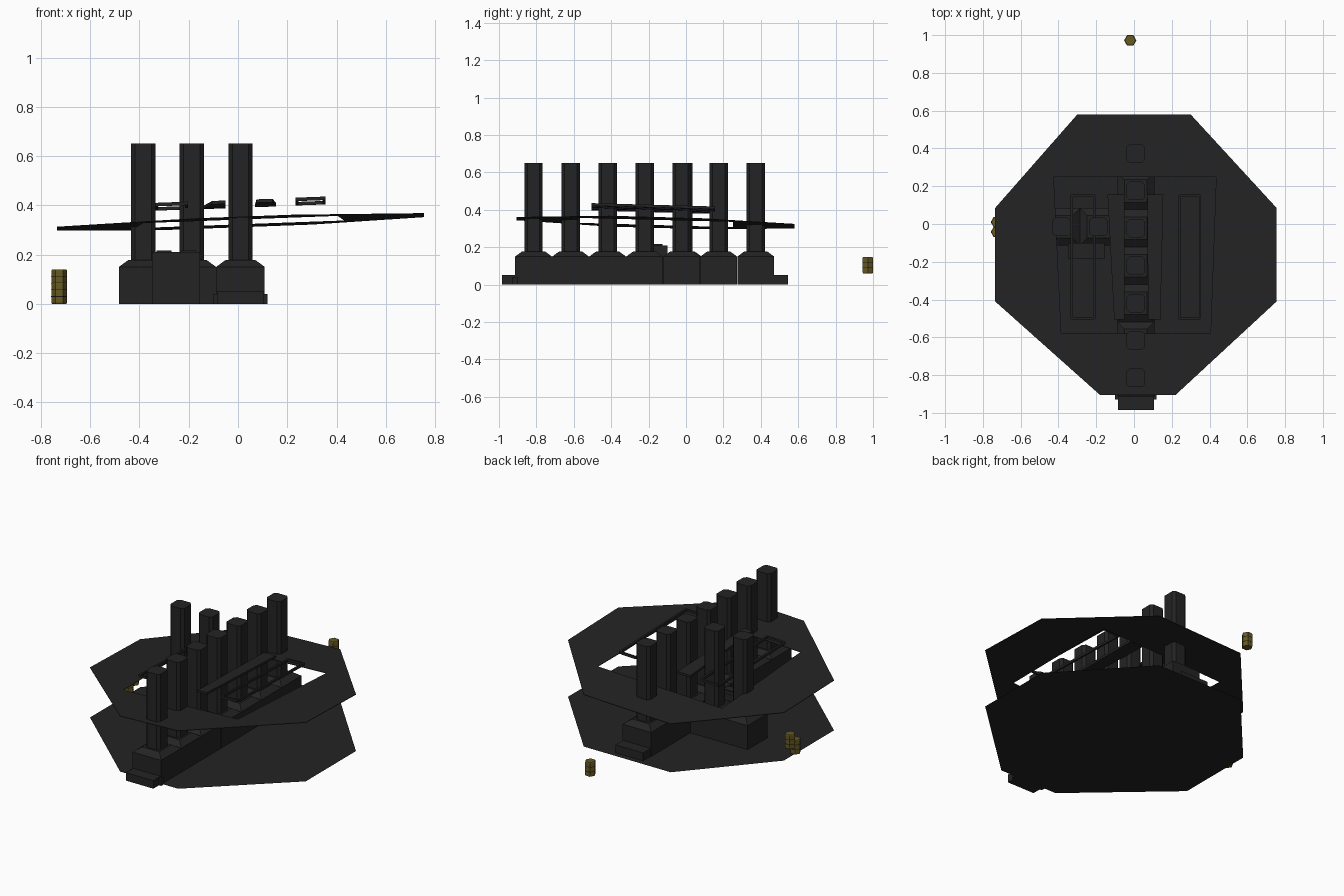
import bpy, bmesh, math
from mathutils import Vector

if "Cube" in bpy.data.objects:
    bpy.data.objects.remove(bpy.data.objects["Cube"])


def material(name, rgb):
    m = bpy.data.materials.new(name)
    m.use_nodes = True
    m.diffuse_color = (*rgb, 1)
    m.node_tree.nodes["Principled BSDF"].inputs["Base Color"].default_value = (*rgb, 1)
    return m


grey = material("charcoal", (0.017, 0.017, 0.017))
yellow = material("drum yellow", (0.13, 0.10, 0.017))
black = material("band black", (0.008, 0.008, 0.006))


def finish(name, bm, mat):
    me = bpy.data.meshes.new(name)
    bm.to_mesh(me)
    bm.free()
    me.materials.append(mat)
    ob = bpy.data.objects.new(name, me)
    bpy.context.collection.objects.link(ob)
    return ob


def loft(name, sections, mat):
    """Closed solid through matching rings of points."""
    bm = bmesh.new()
    rings = [[bm.verts.new(p) for p in s] for s in sections]
    n = len(rings[0])
    for a, b in zip(rings, rings[1:]):
        for i in range(n):
            j = (i + 1) % n
            bm.faces.new((a[i], a[j], b[j], b[i]))
    bm.faces.new(rings[0][::-1])
    bm.faces.new(rings[-1])
    bmesh.ops.recalc_face_normals(bm, faces=bm.faces)
    return finish(name, bm, mat)


def rect(x0, x1, y0, y1, z):
    return [(x0, y0, z), (x1, y0, z), (x1, y1, z), (x0, y1, z)]


def box(name, x0, x1, y0, y1, z0, z1):
    return loft(name, [rect(x0, x1, y0, y1, z0), rect(x0, x1, y0, y1, z1)], grey)


def tilt(x, y):
    """Height of the sloping roof plane."""
    return 0.332 + 0.037 * x - 0.027 * (y + 0.16)


# Ground sheet and the tilted roof sheet with its opening
outline = [(-0.18, -0.905), (0.22, -0.905), (0.755, -0.41), (0.755, 0.085),
           (0.30, 0.58), (-0.30, 0.58), (-0.735, 0.085), (-0.735, -0.41)]
opening = [(-0.385, -0.58), (0.405, -0.58), (0.435, 0.25), (-0.425, 0.25)]

bm = bmesh.new()
bm.faces.new([bm.verts.new((x, y, 0)) for x, y in outline])
finish("ground_sheet", bm, grey)

bm = bmesh.new()
outer = [bm.verts.new((x, y, tilt(x, y))) for x, y in outline]
inner = [bm.verts.new((x, y, tilt(x, y))) for x, y in opening]
for k in range(4):
    a, b, c = outer[2 * k], outer[2 * k + 1], outer[(2 * k + 2) % 8]
    p, q = inner[k], inner[(k + 1) % 4]
    bm.faces.new((a, b, q, p))
    bm.faces.new((b, c, q))
bmesh.ops.recalc_face_normals(bm, faces=bm.faces)
roof = finish("roof_sheet", bm, grey)
thick = roof.modifiers.new("thickness", "SOLIDIFY")
thick.thickness = 0.003
thick.offset = 0


# One stack cell: block, sloping cap and chamfered column
def octagon(cx, cy, r, c, z):
    pts = [(r, c - r), (r, r - c), (r - c, r), (c - r, r),
           (-r, r - c), (-r, c - r), (c - r, -r), (r - c, -r)]
    return [(cx + x, cy + y, z) for x, y in pts]


def cell(cx, cy):
    h = 0.0985
    loft("cell_block", [rect(cx - h, cx + h, cy - h, cy + h, 0),
                        rect(cx - h, cx + h, cy - h, cy + h, 0.15),
                        rect(cx - 0.06, cx + 0.06, cy - 0.06, cy + 0.06, 0.178)], grey)
    loft("column", [octagon(cx, cy, 0.049, 0.016, z) for z in (0.17, 0.65)], grey)


for i in range(7):
    cell(0.01, -0.815 + i * 0.198)
for x in (-0.385, -0.188):
    cell(x, -0.015)

# Steps at both ends and the block in front of the side wing
box("front_step", -0.085, 0.105, -0.985, -0.9, 0, 0.05)
box("front_step_trim", -0.1, 0.12, -0.93, -0.9, 0, 0.04)
box("back_step", -0.085, 0.105, 0.46, 0.545, 0, 0.05)
box("wing_front_block", -0.35, -0.155, -0.185, -0.1, 0, 0.21)
for x in (-0.30, -0.20):
    box("wing_block_ridge", x - 0.03, x + 0.03, -0.175, -0.125, 0.2, 0.217)


# Panels floating above the opening
def panel(name, back, front):
    section = [(front[0], -0.505), (front[1], -0.505), (back[1], 0.155), (back[0], 0.155)]
    loft(name, [[(x, y, tilt(x, y) + dz) for x, y in section]
                for dz in (0.066, 0.08)], grey)


def bar(name, p, q, w):
    p, q = Vector(p), Vector(q)
    side = Vector((q.y - p.y, p.x - q.x)).normalized() * w / 2
    pts = [p + side, p - side, q - side, q + side]
    loft(name, [[(v.x, v.y, tilt(v.x, v.y) + dz) for v in pts]
                for dz in (0.067, 0.081)], grey)


panel("left_inner_panel", (-0.14, -0.05), (-0.105, -0.05))
panel("right_inner_panel", (0.07, 0.155), (0.075, 0.14))
for name, x0, x1 in (("left_outer_frame", -0.33, -0.21), ("right_outer_frame", 0.24, 0.35)):
    corners = [(x0, -0.5), (x1, -0.5), (x1, 0.15), (x0, 0.15)]
    for i in range(4):
        bar(name, corners[i], corners[(i + 1) % 4], 0.012)


# Hexagonal drums with dark bands
def hexagon(cx, cy, r, z):
    return [(cx + r * math.cos(i * math.pi / 3), cy + r * math.sin(i * math.pi / 3), z)
            for i in range(6)]


def drum(cx, cy, z):
    loft("drum", [hexagon(cx, cy, r, z + dz) for r, dz in
                  ((0.029, 0), (0.032, 0.005), (0.032, 0.083), (0.029, 0.088))], yellow)
    for dz in (0.028, 0.058):
        loft("drum_band", [hexagon(cx, cy, 0.0325, z + dz + d) for d in (0, 0.003)], black)


drum(-0.02, 0.972, 0.06)
drum(-0.726, 0.01, 0.052)
drum(-0.726, -0.042, 0)
